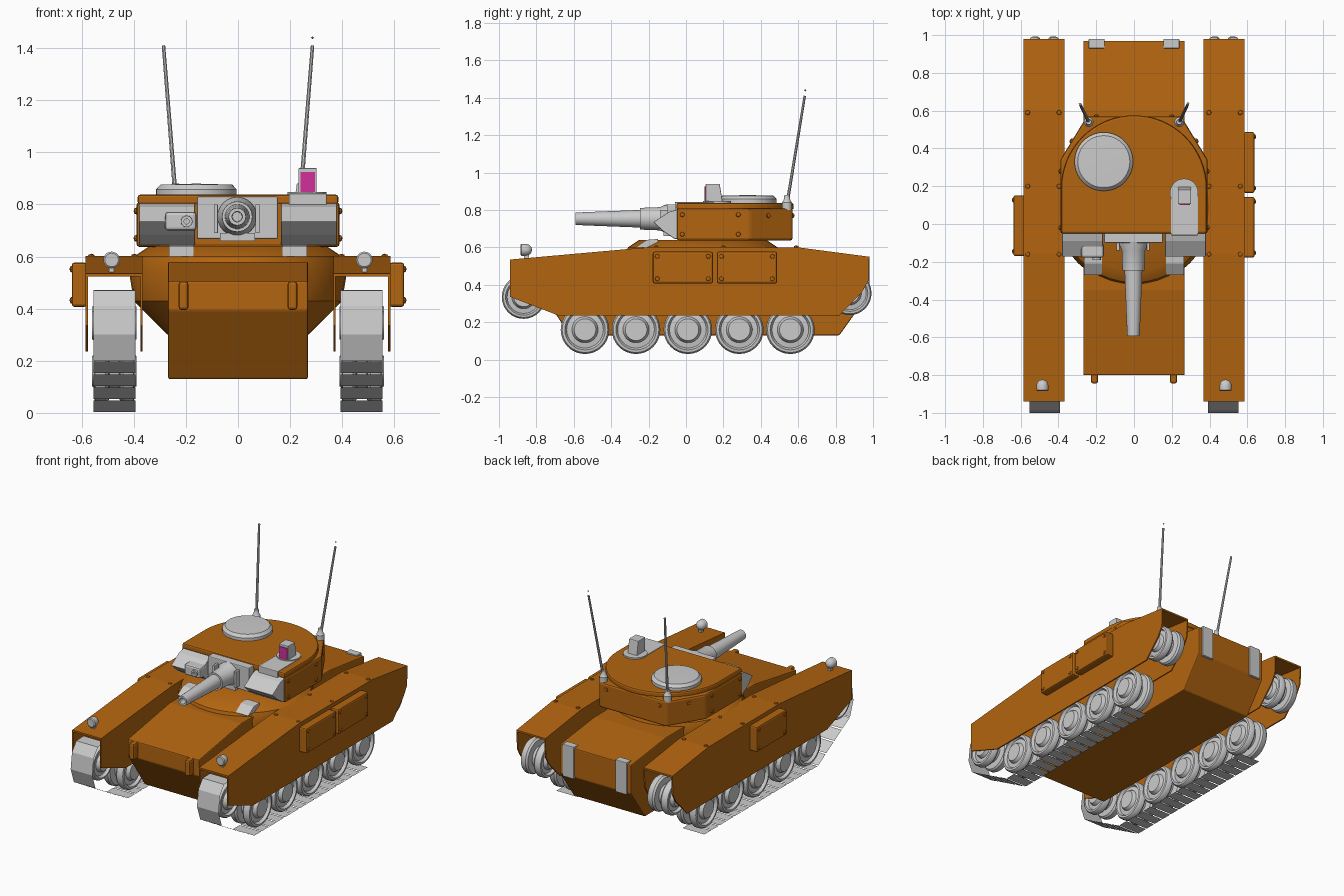
import bpy, bmesh
from math import sin, cos, pi
from mathutils import Vector

if "Cube" in bpy.data.objects:
    bpy.data.objects.remove(bpy.data.objects["Cube"])


def material(name, rgb):
    m = bpy.data.materials.new(name)
    m.diffuse_color = (*rgb, 1)
    m.use_nodes = True
    m.node_tree.nodes["Principled BSDF"].inputs["Base Color"].default_value = m.diffuse_color
    return m


ORANGE = material("orange", (0.45, 0.13, 0.005))
PINK = material("pink", (0.65, 0.03, 0.32))


def finish(name, bm, mat=None, bevel=0, smooth=False, recalc=True):
    if recalc:
        bmesh.ops.recalc_face_normals(bm, faces=bm.faces)
    me = bpy.data.meshes.new(name)
    bm.to_mesh(me)
    bm.free()
    ob = bpy.data.objects.new(name, me)
    bpy.context.collection.objects.link(ob)
    if mat:
        me.materials.append(mat)
    if bevel:
        b = ob.modifiers.new("bevel", 'BEVEL')
        b.width, b.segments, b.limit_method = bevel, 2, 'ANGLE'
    if smooth:
        bpy.ops.object.select_all(action='DESELECT')
        ob.select_set(True)
        bpy.context.view_layer.objects.active = ob
        bpy.ops.object.shade_smooth_by_angle(angle=0.6)
    return ob


def prism(name, pts, lo, hi, axis='X', mat=None, bevel=0):
    """Extrude a flat outline: (y, z) points along X or (x, y) points along Z."""
    bm = bmesh.new()
    place = (lambda p, t: (t, *p)) if axis == 'X' else (lambda p, t: (*p, t))
    a = [bm.verts.new(place(p, lo)) for p in pts]
    b = [bm.verts.new(place(p, hi)) for p in pts]
    bm.faces.new(a)
    bm.faces.new(b)
    for i in range(len(pts)):
        j = (i + 1) % len(pts)
        bm.faces.new((a[i], a[j], b[j], b[i]))
    return finish(name, bm, mat, bevel)


def box(name, x, y, z, mat=None, bevel=0):
    return prism(name, [(y[0], z[0]), (y[1], z[0]), (y[1], z[1]), (y[0], z[1])],
                 x[0], x[1], 'X', mat, bevel)


def lathe(name, prof, loc, axis=(0, 0, 1), segs=32, mat=None):
    """Turn (distance along axis, radius) points round an axis."""
    bm = bmesh.new()
    rings = []
    for a, r in prof:
        if r == 0:
            rings.append([bm.verts.new((0, 0, a))] * segs)
        else:
            rings.append([bm.verts.new((r * cos(2 * pi * k / segs), r * sin(2 * pi * k / segs), a))
                          for k in range(segs)])
    for p, q in zip(rings, rings[1:]):
        for k in range(segs):
            n = (k + 1) % segs
            bm.faces.new(list(dict.fromkeys((p[k], p[n], q[n], q[k]))))
    ob = finish(name, bm, mat, smooth=True)
    ob.location = loc
    ob.rotation_euler = Vector(axis).to_track_quat('Z', 'Y').to_euler()
    return ob


def rivet(loc, axis):
    lathe("rivet", [(0, .013), (.007, .011), (.011, 0)], loc, axis, 8, ORANGE)


# Central hull tub and the round sponson collar under the turret
prism("hull", [(-.8, .505), (-.8, .395), (-.62, .13), (.82, .13), (.97, .34),
               (.97, .535), (.6, .58), (-.35, .58)], -.268, .268, 'X', ORANGE, .006)
lathe("turret_collar", [(.3, 0), (.3, .27), (.43, .4), (.55, .42), (.6, .4), (.64, .34), (.64, 0)],
      (0, .09, 0), segs=40, mat=ORANGE)

# Fender side profile and its top line
top = [(-.94, .535), (-.3, .592), (-.16, .603), (.6, .6), (.98, .55)]
skirt = top + [(.975, .42), (.94, .36), (.82, .235), (-.68, .235), (-.94, .335)]
wheel = [(-.085, 0), (-.085, .058), (-.072, .066), (-.062, .07), (-.058, .098), (-.076, .108),
         (-.074, .122), (-.062, .13), (-.034, .13), (-.022, .12), (-.018, .075)]
wheel += [(-a, r) for a, r in reversed(wheel)]

for s in (-1, 1):
    # Open-bottomed fender: two skirts and a roof
    prism("outer_skirt", skirt, s * .576, s * .585, 'X', ORANGE)
    prism("inner_skirt", skirt, s * .367, s * .375, 'X', ORANGE)
    prism("fender_top", top + [(y, z - .012) for y, z in reversed(top)],
          s * .37, s * .58, 'X', ORANGE)
    for y in (-.16, .2, .59):
        for x in (.397, .563):
            rivet((s * x, y, .6), (0, 0, 1))

    # Road wheels, front idler and rear sprocket
    for y in (-.54, -.267, .01, .285, .558):
        lathe("road_wheel", wheel, (s * .475, y, .16), (1, 0, 0))
    for y, z in ((-.868, .335), (.875, .355)):
        lathe("end_wheel", [(a, r * .9) for a, r in wheel], (s * .475, y, z), (1, 0, 0))

    # Track: wrap round the idler, sloped links, ground links (single sheets)
    links = []
    wrap = [(-.86, .472), (-.94, .47), (-.985, .41), (-1, .3), (-.965, .2)]
    links += list(zip(wrap, wrap[1:]))
    for p, q, n in (((-.965, .2), (-.62, .0), 4), ((-.62, 0), (.6, 0), 15)):
        p, q = Vector(p), Vector(q)
        links += [(p.lerp(q, (i + .05) / n), p.lerp(q, (i + .95) / n)) for i in range(n)]
    bm = bmesh.new()
    for a, b in links:
        c = s * .4735
        bm.faces.new([bm.verts.new(v) for v in ((c - .081, *b), (c + .081, *b),
                                                (c + .081, *a), (c - .081, *a))])
    finish("track", bm, recalc=False)

    # Headlights: flat lens forward, round back
    lathe("headlight", [(-.03, 0), (-.03, .026), (-.025, .032), (0, .032), (.015, .028),
                        (.027, .017), (.032, 0)], (s * .485, -.855, .587), (0, 1, 0), 20)
    box("headlight_foot", (s * .475, s * .495), (-.865, -.84), (.535, .57))

    # Tow hooks in front, grey brackets at the rear
    box("front_hook", (s * .19, s * .228), (-.845, -.79), (.395, .505), ORANGE, .012)
    box("rear_bracket", (s * .155, s * .24), (.93, .98), (.33, .548), None, .004)

    # Periscope wedges on the collar
    prism("driver_periscope", [(-.27, .6), (-.15, .6), (-.15, .645), (-.21, .64)],
          s * .17, s * .265)

    # Turret cheek wedges
    prism("turret_cheek", [(-.04, .805), (-.09, .79), (-.175, .735), (-.12, .685), (-.06, .645),
                           (-.04, .645)], s * .165, s * .38, 'X', None, .004)

    # Whip antennas
    base = Vector((s * .24, .54, .83))
    tip = Vector((s * .286, .635, 1.41))
    lathe("antenna_base", [(-.03, 0), (-.03, .026), (.01, .026), (.02, .018), (.05, .014), (.05, 0)],
          base, segs=16)
    lathe("antenna", [(0, 0), (0, .009), ((tip - base).length, .007), ((tip - base).length, 0)],
          base, tip - base, 8)
    for y in (-.02, .28):
        for z in (.67, .775):
            rivet((s * .39, y, z), (s, 0, 0))
    rivet((s * .2, .57, .77), (0, 1, 0))
    rivet((s * .33, .44, .77), (s * .85, .53, 0))

lathe("antenna_tip", [(-.006, 0), (0, .006), (.006, 0)], (.286, .638, 1.44), segs=8)

# Stowage boxes: two on the right, one on the left
for s, y0 in ((1, -.178), (1, .165), (-1, -.17)):
    box("stowage_box", (s * .58, s * .638), (y0, y0 + .322), (.407, .577), ORANGE, .01)
    for y in (y0 + .025, y0 + .297):
        for z in (.432, .552):
            rivet((s * .636, y, z), (s, 0, 0))

# Turret: faceted body with a round-backed roof
prism("turret_body", [(-.39, -.05), (-.39, .34), (-.25, .57), (.25, .57), (.39, .34), (.39, -.05)],
      .637, .808, 'Z', ORANGE, .012)
arc = [(.385 * cos(pi * k / 32), .19 + .385 * sin(pi * k / 32)) for k in range(33)]
prism("turret_roof", [(.385, -.05)] + arc + [(-.385, -.05)], .8, .838, 'Z', ORANGE, .01)

# Commander hatch
lathe("hatch", [(.83, 0), (.83, .155), (.858, .155), (.876, .138), (.88, 0)], (-.16, .33, 0), segs=40)

# Sight periscope with pink window
lathe("sight_ring", [(.83, 0), (.83, .075), (.848, .075), (.848, 0)], (.265, .165, 0))
box("sight_pad", (.195, .34), (-.06, .15), (.79, .842), None, .004)
prism("sight_housing", [(.105, .835), (.105, .94), (.18, .94), (.197, .835)], .232, .302, 'X', None, .004)
box("sight_window", (.24, .296), (.1, .106), (.848, .925), PINK)

# Gun mantlet and barrel
box("mantlet", (-.158, .153), (-.1, .05), (.668, .83), None, .006)
box("mantlet_chin", (-.07, .065), (-.12, 0), (.66, .69))
for x in (-.085, .075):
    box("mantlet_rib", (x - .008, x + .008), (-.14, -.09), (.69, .8), None, .003)
lathe("gun_barrel", [(-.05, 0), (-.05, .08), (.11, .075), (.14, .062), (.245, .058), (.245, .047),
                     (.5, .037), (.592, .033), (.592, .02), (.54, .018), (.54, 0)],
      (-.003, 0, .753), (0, -1, 0))

# Coaxial gun in the left cheek
box("coax_housing", (-.28, -.16), (-.178, -.1), (.7, .772), None, .012)
lathe("coax_gun", [(0, 0), (0, .024), (.05, .022), (.05, .01), (.03, .01), (.03, 0)],
      (-.197, -.14, .735), (0, -1, 0), 16)
